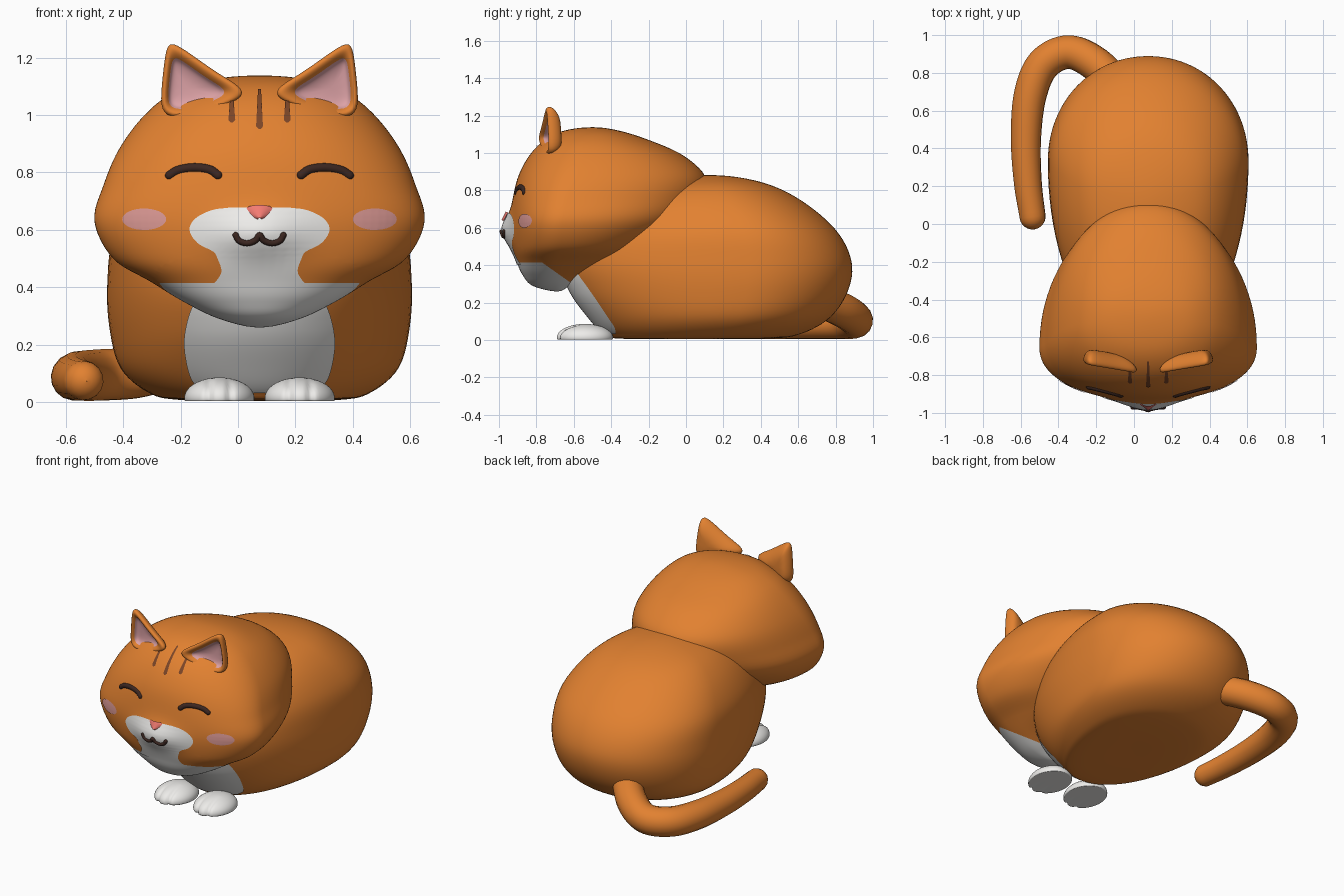
import bpy, bmesh, math
from mathutils import Vector
from mathutils.bvhtree import BVHTree

if "Cube" in bpy.data.objects:
    bpy.data.objects.remove(bpy.data.objects["Cube"])

CX = 0.075  # symmetry plane of the cat (the tail sits off to one side)


def material(name, rgb):
    m = bpy.data.materials.new(name)
    m.diffuse_color = (*rgb, 1)
    m.use_nodes = True
    m.node_tree.nodes["Principled BSDF"].inputs["Base Color"].default_value = m.diffuse_color
    return m


ORANGE = material("orange_fur", (0.76, 0.22, 0.03))
WHITE = material("white_fur", (0.85, 0.84, 0.82))
DARK = material("dark_line", (0.045, 0.02, 0.015))
STRIPE = material("stripe_brown", (0.2, 0.06, 0.02))
BLUSH = material("blush", (0.72, 0.32, 0.3))
INNER = material("inner_ear_pink", (0.72, 0.36, 0.38))
NOSE = material("nose_pink", (0.9, 0.2, 0.17))


def finish(name, bm, *mats):
    mesh = bpy.data.meshes.new(name)
    bm.to_mesh(mesh)
    bm.free()
    for m in mats:
        mesh.materials.append(m)
    for p in mesh.polygons:
        p.use_smooth = True
    ob = bpy.data.objects.new(name, mesh)
    bpy.context.collection.objects.link(ob)
    return ob


def spline(pts, n, before=None, after=None):
    """Catmull-Rom resampling of tuples of any length."""
    ends = lambda a, b: tuple(2 * u - v for u, v in zip(a, b))
    p = [before or ends(pts[0], pts[1]), *pts, after or ends(pts[-1], pts[-2])]
    out = []
    for i in range(1, len(p) - 2):
        for k in range(n):
            t = k / n
            out.append(tuple(0.5 * (2 * b + (c - a) * t + (2 * a - 5 * b + 4 * c - d) * t * t
                             + (3 * b - a - 3 * c + d) * t ** 3)
                             for a, b, c, d in zip(*p[i - 1:i + 3])))
    return out + [tuple(pts[-1])]


def loft(sections, power, bump=0.0, seg=96):
    """Stack of horizontal egg sections: z, half width, front y, back y, widest y."""
    flip = lambda s: (s[0], -s[1], s[3], s[2], s[4])
    rows = spline(sections, 6, flip(sections[1]), flip(sections[-2]))
    bm = bmesh.new()
    rings = []
    for z, w, yf, yb, ym in rows:
        ring = []
        for i in range(seg):
            a = math.tau * i / seg
            c, s = math.cos(a), math.sin(a)
            x = w * math.copysign(abs(c) ** (2 / power), c)
            q = abs(s) ** (2 / power)
            y = ym + (yb - ym) * q if s > 0 else ym + (yf - ym) * q
            if s < 0:
                y -= bump * math.exp(-(x / 0.15) ** 2 - ((z - 0.585) / 0.085) ** 2)
            ring.append(bm.verts.new((CX + x, y, z)))
        rings.append(ring)
    for a, b in zip(rings, rings[1:]):
        for i in range(seg):
            j = (i + 1) % seg
            bm.faces.new((a[i], a[j], b[j], b[i]))
    bmesh.ops.remove_doubles(bm, verts=bm.verts, dist=1e-5)
    bmesh.ops.recalc_face_normals(bm, faces=bm.faces)
    return bm


# body
bm = loft([(0.005, 0, 0.05, 0.05, 0.05), (0.008, 0.28, -0.36, 0.45, 0.12), (0.035, 0.39, -0.44, 0.62, 0.2),
           (0.12, 0.485, -0.52, 0.77, 0.28), (0.26, 0.523, -0.62, 0.865, 0.32),
           (0.42, 0.53, -0.67, 0.885, 0.33), (0.59, 0.505, -0.6, 0.80, 0.30),
           (0.75, 0.40, -0.42, 0.61, 0.22), (0.845, 0.25, -0.17, 0.40, 0.17),
           (0.882, 0, 0.13, 0.13, 0.13)], 2.05)
body_tree = BVHTree.FromBMesh(bm)
finish("body", bm, ORANGE)

# head, with the white chin cut in along two planes
bm = loft([(0.26, 0, -0.69, -0.69, -0.69), (0.29, 0.14, -0.82, -0.62, -0.7), (0.35, 0.265, -0.875, -0.5, -0.7),
           (0.42, 0.38, -0.905, -0.30, -0.69), (0.5, 0.51, -0.925, -0.16, -0.67),
           (0.63, 0.575, -0.935, 0.02, -0.66), (0.76, 0.542, -0.925, 0.1, -0.63),
           (0.88, 0.49, -0.895, 0.1, -0.58), (0.99, 0.41, -0.835, -0.02, -0.54),
           (1.07, 0.315, -0.755, -0.2, -0.52), (1.12, 0.19, -0.65, -0.36, -0.5),
           (1.138, 0, -0.5, -0.5, -0.5)], 2.1, bump=0.05)
head_tree = BVHTree.FromBMesh(bm)
slope = Vector((0, 1, 1.417))
corner = Vector((0, -0.77, 0.415))
for normal in (Vector((0, 0, 1)), slope):
    bmesh.ops.bisect_plane(bm, geom=bm.verts[:] + bm.edges[:] + bm.faces[:],
                           plane_co=corner, plane_no=normal)
for f in bm.faces:
    c = f.calc_center_median()
    if c.z < corner.z and (c - corner).dot(slope) < 0:
        f.material_index = 1
finish("head", bm, ORANGE, WHITE)


def on_surface(tree, x, z, lift):
    hit = tree.ray_cast(Vector((x, -3, z)), Vector((0, 1, 0)))
    if hit[0] is None:
        return Vector((x, -0.75, z))
    return hit[0] + hit[1] * lift


def patch(name, tree, dx, rows, mat, lift=0.004, puff=0.0, cols=28):
    """Thin marking laid on a surface; rows are (z, half width), lowest first."""
    bm = bmesh.new()
    grid = []
    for z, w in rows:
        grid.append([bm.verts.new(on_surface(tree, CX + dx + w * u, z, lift + puff * (1 - u * u)))
                     for u in (2 * j / cols - 1 for j in range(cols + 1))])
    for a, b in zip(grid, grid[1:]):
        for j in range(cols):
            bm.faces.new((a[j], a[j + 1], b[j + 1], b[j]))
    bmesh.ops.dissolve_degenerate(bm, edges=bm.edges, dist=1e-6)
    finish(name, bm, mat)


def tube(name, pts, mat):
    """Round-ended tube through (x, y, z, radius) points."""
    p = spline(pts, 8)
    for end, prev, at in ((p[0], p[1], 0), (p[-1], p[-2], None)):
        d = (Vector(end[:3]) - Vector(prev[:3])).normalized()
        for k in range(1, 7):
            a = k * math.pi / 12
            q = (*(Vector(end[:3]) + d * end[3] * math.sin(a)), end[3] * max(math.cos(a), 0.01))
            p.insert(0, q) if at == 0 else p.append(q)
    cu = bpy.data.curves.new(name, 'CURVE')
    cu.dimensions = '3D'
    cu.bevel_depth = 1
    cu.bevel_resolution = 6
    s = cu.splines.new('POLY')
    s.points.add(len(p) - 1)
    for pt, q in zip(s.points, p):
        pt.co = (*q[:3], 1)
        pt.radius = q[3]
    s.use_smooth = True
    cu.materials.append(mat)
    bpy.context.collection.objects.link(bpy.data.objects.new(name, cu))


# white markings
patch("muzzle", head_tree, 0, spline(
    [(0.405, 0.17), (0.43, 0.145), (0.46, 0.132), (0.5, 0.145), (0.525, 0.16), (0.555, 0.215), (0.6, 0.243),
     (0.64, 0.222), (0.668, 0.165), (0.677, 0.1)], 5), WHITE)
patch("chest", body_tree, 0, spline(
    [(0.035, 0.18), (0.08, 0.235), (0.19, 0.26), (0.28, 0.25), (0.36, 0.22), (0.42, 0.18)], 6), WHITE)

# nose and mouth
patch("nose", head_tree, 0, spline(
    [(0.634, 0.006), (0.642, 0.02), (0.66, 0.036), (0.673, 0.044), (0.68, 0.036)], 3),
    NOSE, 0.006, 0.012, 12)


def face_line(name, pts, r, lift, mat):
    tube(name, [(*on_surface(head_tree, CX + x, z, lift), r) for x, z in pts], mat)


half = [(0.082, 0.582), (0.07, 0.563), (0.042, 0.555), (0.014, 0.564)]
face_line("mouth", [(-x, z) for x, z in half] + [(0, 0.582)] + half[::-1], 0.011, 0.003, DARK)

# stripes, eyes, cheeks, ears and paws, mirrored about the centre
for dx, lo, hi in ((-0.096, 0.972, 1.065), (0, 0.95, 1.088), (0.096, 0.972, 1.065)):
    patch("forehead_stripe", head_tree, dx,
          [(lo, 0.004), (lo + 0.008, 0.012)] +
          [(lo + 0.008 + (hi - lo - 0.008) * k / 8, 0.012 - 0.007 * k / 8) for k in range(1, 9)],
          STRIPE, cols=6)


def paw(name, side):
    bm = bmesh.new()
    bmesh.ops.create_uvsphere(bm, u_segments=72, v_segments=32, radius=1)
    for v in bm.verts:
        groove = sum(math.exp(-((v.co.x - g) / 0.1) ** 2) for g in (-0.3, 0.3))
        k = 1 - 0.1 * groove * min(1, max(0, -v.co.y * 1.5))
        z = max(v.co.z, -0.15)
        v.co = Vector((CX + side * 0.14 + v.co.x * 0.122, -0.54 + v.co.y * 0.15 * k, 0.014 + z * 0.072 * k))
    finish(name, bm, WHITE)


def ear(name, side):
    outline = [(0.348, 1.01), (0.343, 1.1), (0.332, 1.2), (0.322, 1.25), (0.295, 1.255), (0.215, 1.198),
               (0.14, 1.145), (0.07, 1.105), (0.048, 1.075), (0.08, 1.045), (0.2, 1.0), (0.3, 0.985)]
    bm = bmesh.new()

    def ring(scale, depth):
        out = []
        for x, z in outline:
            x, z = 0.262 + (x - 0.262) * scale, 1.085 + (z - 1.085) * scale
            y = -0.785 + (x - 0.05) * 0.2 - max(0, z - 1.1) * 0.05 + depth
            out.append(bm.verts.new((CX + side * x, y, z)))
        return out
    # back of ear, rim, hollow
    rings = [ring(0.45, 0.075), ring(0.8, 0.055), ring(1, 0.02), ring(0.97, -0.005),
             ring(0.82, -0.01), ring(0.66, 0.01), ring(0.6, 0.025), ring(0.3, 0.035)]
    n = len(outline)
    for r, (a, b) in enumerate(zip(rings, rings[1:])):
        for i in range(n):
            f = bm.faces.new((a[i], a[(i + 1) % n], b[(i + 1) % n], b[i]))
            f.material_index = int(r >= 5)
    bm.faces.new(rings[0])
    bm.faces.new(rings[-1]).material_index = 1
    bmesh.ops.recalc_face_normals(bm, faces=bm.faces)
    ob = finish(name, bm, ORANGE, INNER)
    ob.modifiers.new("smooth", 'SUBSURF').levels = 2
    ob.modifiers["smooth"].render_levels = 2


for side, label in ((-1, "left"), (1, "right")):
    face_line(label + "_eye", [(side * x, z) for x, z in (
        (0.315, 0.791), (0.285, 0.809), (0.23, 0.818), (0.175, 0.811), (0.145, 0.791))], 0.016, -0.006, DARK)
    patch(label + "_cheek", head_tree, side * 0.4,
          [(0.637 - 0.037 * math.cos(math.pi * k / 16), 0.076 * math.sin(math.pi * k / 16)) for k in range(17)],
          BLUSH)
    ear(label + "_ear", side)
    paw(label + "_paw", side)

# tail curling round the side
tube("tail", [(-0.06, 0.70, 0.22, 0.09), (-0.2, 0.845, 0.155, 0.092), (-0.345, 0.91, 0.105, 0.09),
              (-0.48, 0.845, 0.095, 0.09), (-0.55, 0.68, 0.092, 0.087), (-0.572, 0.45, 0.086, 0.08),
              (-0.562, 0.22, 0.08, 0.074), (-0.537, 0.04, 0.075, 0.069)], ORANGE)
